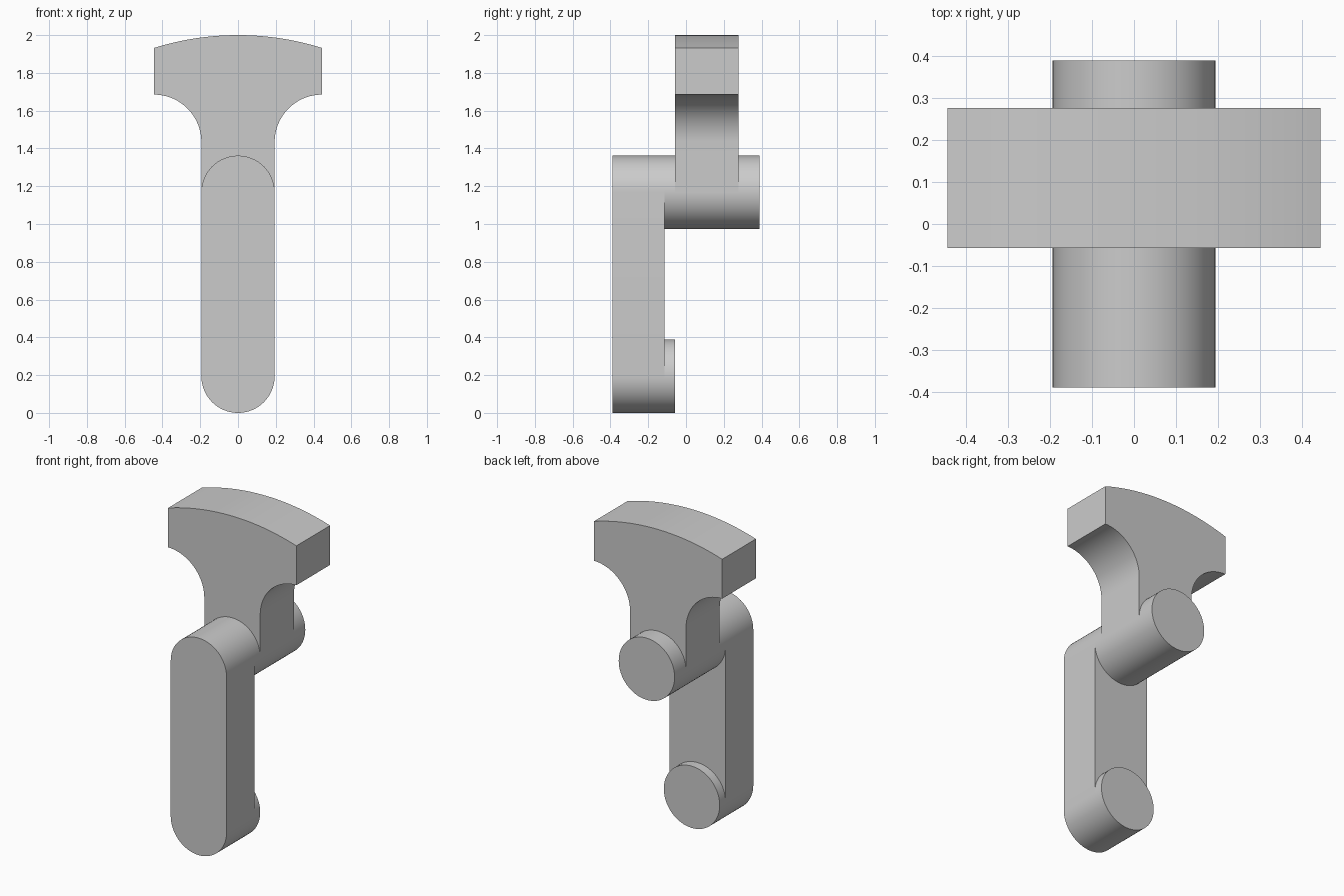
import bpy
import bmesh
from math import sin, cos, pi, radians, asin

if "Cube" in bpy.data.objects:
    bpy.data.objects.remove(bpy.data.objects["Cube"])

R = 0.194                    # pin, journal and web end radius
LOW, HIGH = R, 1.168         # axis heights of pin and journal

steel = bpy.data.materials.new("plain grey")
steel.use_nodes = True
grey = (0.6, 0.6, 0.6, 1)
steel.diffuse_color = grey
steel.node_tree.nodes["Principled BSDF"].inputs["Base Color"].default_value = grey


def arc(cx, cz, r, start, end, steps):
    """Points on an arc in the XZ plane, angles in degrees."""
    angles = [radians(start + (end - start) * i / steps) for i in range(steps + 1)]
    return [(cx + r * cos(a), cz + r * sin(a)) for a in angles]


def extrude(name, profile, y0, y1):
    """Solid made by sweeping an XZ profile from y0 to y1."""
    bm = bmesh.new()
    face = bm.faces.new([bm.verts.new((x, y0, z)) for x, z in profile])
    swept = bmesh.ops.extrude_face_region(bm, geom=[face])["geom"]
    moved = [v for v in swept if isinstance(v, bmesh.types.BMVert)]
    bmesh.ops.translate(bm, verts=moved, vec=(0, y1 - y0, 0))
    bmesh.ops.recalc_face_normals(bm, faces=bm.faces)
    mesh = bpy.data.meshes.new(name)
    bm.to_mesh(mesh)
    bm.free()
    mesh.materials.append(steel)
    obj = bpy.data.objects.new(name, mesh)
    bpy.context.collection.objects.link(obj)
    bpy.ops.object.select_all(action='DESELECT')
    obj.select_set(True)
    bpy.context.view_layer.objects.active = obj
    bpy.ops.object.shade_smooth_by_angle(angle=radians(30))
    return obj


# Crank web with two round ends
extrude("crank_web", arc(0, HIGH, R, 0, 180, 32) + arc(0, LOW, R, 180, 360, 32),
        -0.39, -0.115)

# Short pin below, long journal above
extrude("crank_pin", arc(0, LOW, R, 0, 360, 64)[:-1], -0.115, -0.057)
extrude("main_journal", arc(0, HIGH, R, 0, 360, 64)[:-1], -0.115, 0.39)

# Counterweight: straight neck, concave flanks, domed top
half, fillet, top_radius = 0.445, 0.251, 1.49
spread = asin(half / top_radius) * 180 / pi
flank = [(R, HIGH)] + arc(half, 1.434, fillet, 180, 90, 24)
dome = arc(0, 2 - top_radius, top_radius, 90 - spread, 90 + spread, 32)
mirrored = [(-x, z) for x, z in reversed(flank)]
extrude("counterweight", flank + dome + mirrored, -0.057, 0.277)
